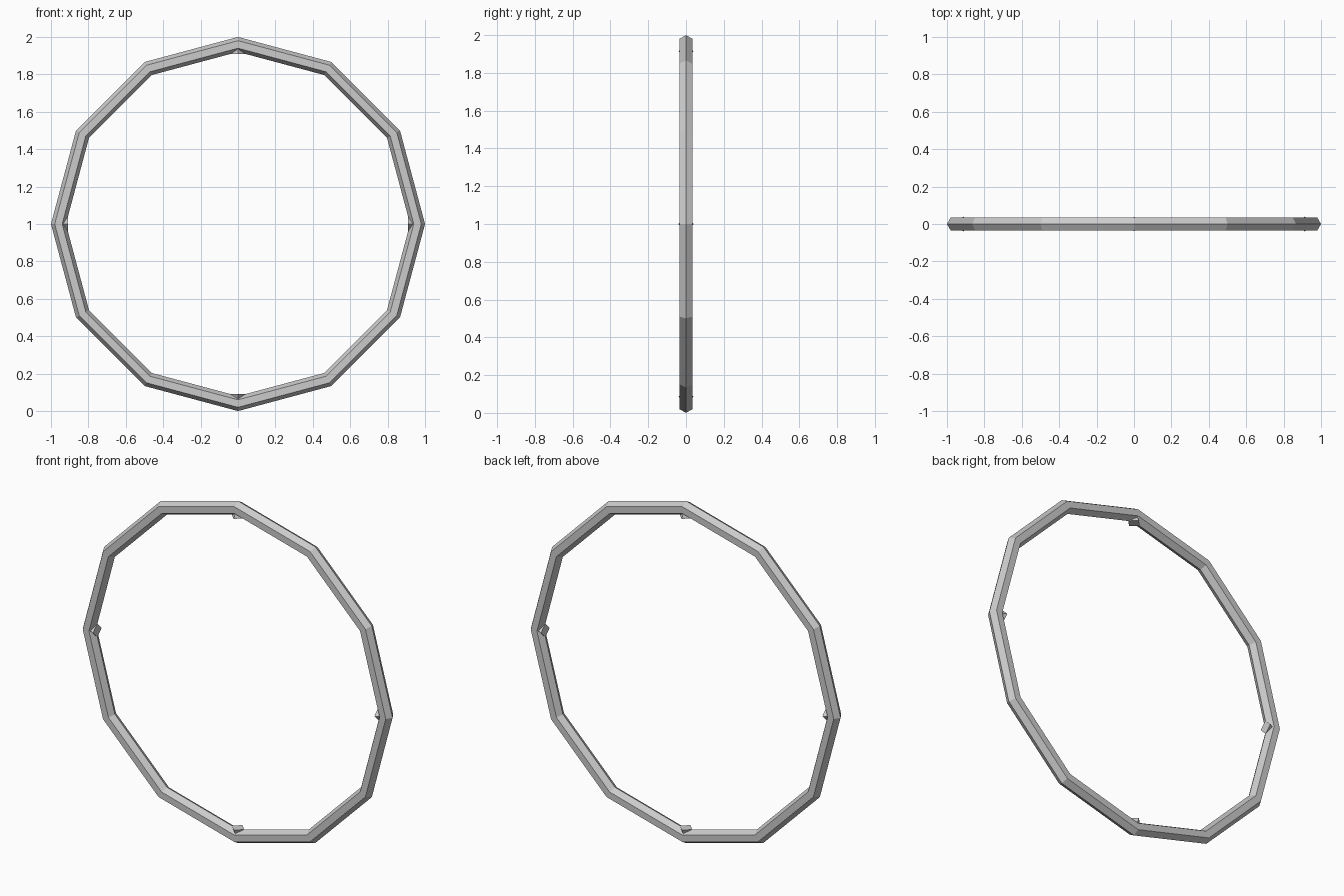
import bpy
from math import pi, sin, cos
from mathutils import Vector

if "Cube" in bpy.data.objects:
    bpy.data.objects.remove(bpy.data.objects["Cube"])

CENTRE = Vector((0, 0, 1))

# Upright twelve-sided ring with a hexagonal section
bpy.ops.mesh.primitive_torus_add(major_segments=12, minor_segments=6,
                                 major_radius=0.96, minor_radius=0.04,
                                 location=CENTRE, rotation=(pi / 2, 0, 0))
bpy.context.object.name = "ring"


# Small four-sided studs, points sunk outward into the ring
def stud(name, angle, base=0.91, depth=0.08, radius=0.04):
    out = Vector((cos(angle), 0, sin(angle)))
    bpy.ops.mesh.primitive_cone_add(vertices=4, radius1=radius, radius2=0, depth=depth,
                                    location=CENTRE + out * (base + depth / 2),
                                    rotation=(0, pi / 2 - angle, 0))
    bpy.context.object.name = name


for i, side in enumerate(("right", "top", "left", "bottom")):
    stud(side + "_stud", i * pi / 2)
